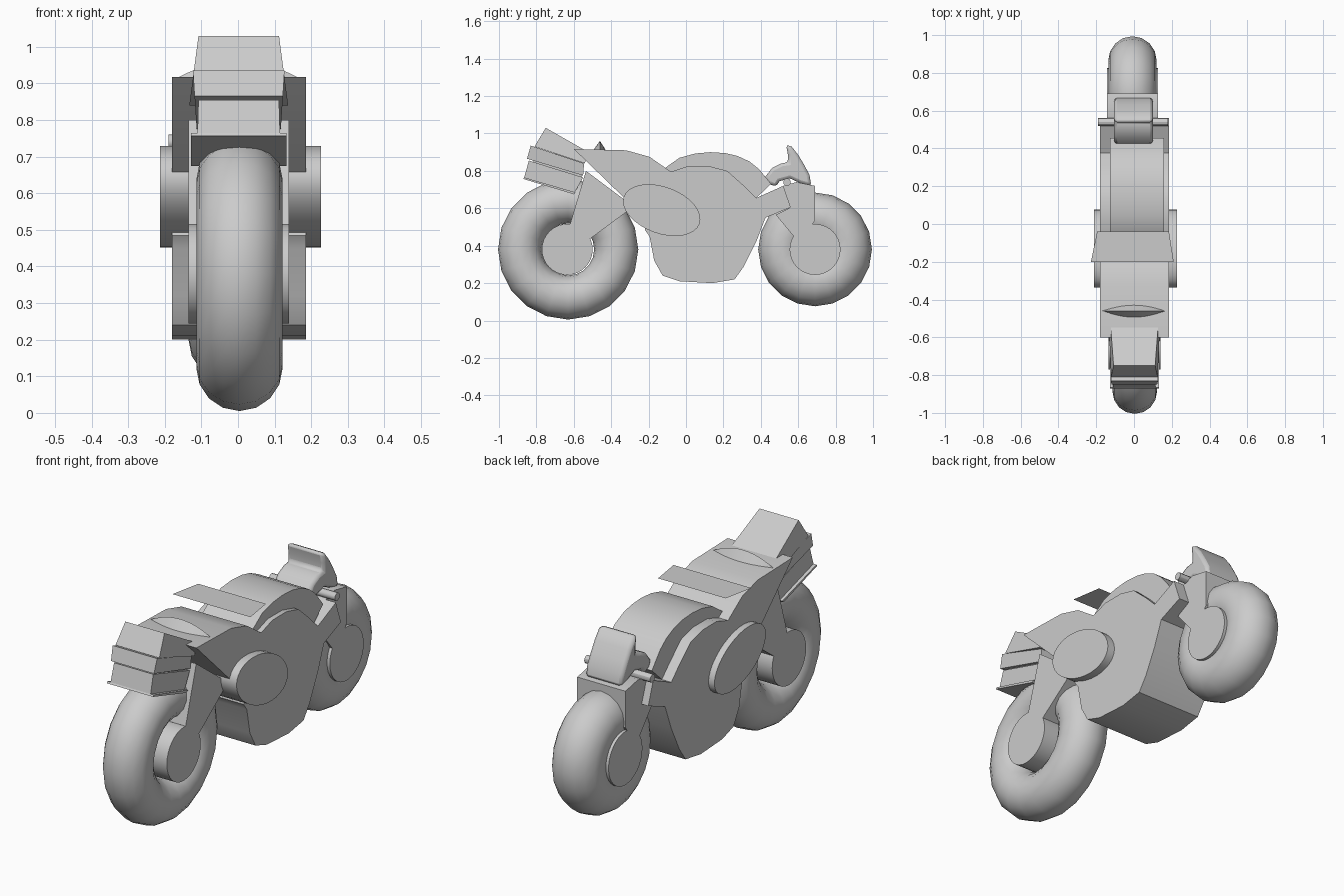
import bpy, bmesh, math
from mathutils import Matrix

cube = bpy.data.objects.get("Cube")
if cube:
    bpy.data.objects.remove(cube)

grey = bpy.data.materials.new("plain_grey")
grey.use_nodes = True
grey.diffuse_color = (0.6, 0.6, 0.6, 1)
grey.node_tree.nodes["Principled BSDF"].inputs["Base Color"].default_value = (0.6, 0.6, 0.6, 1)


def finish(name, bm, angle=30):
    bmesh.ops.recalc_face_normals(bm, faces=bm.faces)
    mesh = bpy.data.meshes.new(name)
    bm.to_mesh(mesh)
    bm.free()
    obj = bpy.data.objects.new(name, mesh)
    bpy.context.collection.objects.link(obj)
    mesh.materials.append(grey)
    bpy.ops.object.select_all(action='DESELECT')
    obj.select_set(True)
    bpy.context.view_layer.objects.active = obj
    bpy.ops.object.shade_smooth_by_angle(angle=math.radians(angle))
    return obj


def slab(name, profile, left, right, angle=30):
    """Side profile of (y, z) points extruded across x."""
    bm = bmesh.new()
    face = bm.faces.new([bm.verts.new((left, y, z)) for y, z in profile])
    side = bmesh.ops.extrude_face_region(bm, geom=[face])
    moved = [v for v in side["geom"] if isinstance(v, bmesh.types.BMVert)]
    bmesh.ops.translate(bm, verts=moved, vec=(right - left, 0, 0))
    return finish(name, bm, angle)


def ellipse(y, z, a, b, tilt=0, count=32):
    points = []
    for i in range(count):
        t = math.tau * i / count
        u, v = a * math.cos(t), b * math.sin(t)
        points.append((y + u * math.cos(tilt) - v * math.sin(tilt),
                       z + u * math.sin(tilt) + v * math.cos(tilt)))
    return points


def tyre(name, x, y, z, radius, tube):
    bm = bmesh.new()
    ring = [bm.verts.new((x + tube * math.cos(t), y, z + radius - tube + tube * math.sin(t)))
            for t in (math.tau * i / 16 for i in range(16))]
    edges = [bm.edges.new((ring[i - 1], ring[i])) for i in range(16)]
    bmesh.ops.spin(bm, geom=ring + edges, cent=(x, y, z), axis=(1, 0, 0),
                   angle=math.tau, steps=20, use_merge=True)
    bmesh.ops.remove_doubles(bm, verts=bm.verts, dist=0.0001)
    finish(name, bm, 60)


# Wheels with hubs
tyre("front_tyre", 0.004, -0.63, 0.38, 0.375, 0.118)
tyre("rear_tyre", -0.008, 0.69, 0.38, 0.304, 0.128)
slab("front_hub", ellipse(-0.635, 0.38, 0.136, 0.136), -0.135, 0.14)
slab("rear_hub", ellipse(0.69, 0.38, 0.136, 0.136), -0.143, 0.128)

# Fork and rear wheel carrier
slab("front_fork", [(-.535, .8), (-.335, .65), (-.285, .605), (-.515, .435), (-.62, .515)],
     -0.135, 0.14)
slab("rear_carrier", [(.52, .72), (.59, .74), (.69, .72), (.69, .535), (.62, .435),
                      (.58, .445), (.48, .565), (.56, .605)], -0.143, 0.128)

# Main body with swing arm
slab("body", [(-.6, .917), (-.32, .91), (-.195, .875), (-.08, .795), (.01, .825), (.125, .825),
              (.22, .8), (.31, .72), (.375, .655), (.52, .72), (.56, .605), (.425, .55),
              (.375, .42), (.31, .29), (.26, .22), (.14, .2), (-.035, .21), (-.125, .24),
              (-.17, .32), (-.195, .45), (-.22, .485), (-.2, .55), (-.33, .655)], -0.18, 0.186)

# Tank between the side panels
slab("tank", [(-.12, .81), (-.035, .87), (.05, .893), (.13, .9), (.21, .895), (.275, .88), (.34, .85),
              (.39, .81), (.455, .73), (.375, .655), (-.05, .7)], -0.127, 0.16)

# Tilted oval side covers
slab("side_covers", ellipse(-0.13, 0.59, 0.215, 0.125, math.radians(-20)), -0.213, 0.227)

# Thin seat plate above the body
seat = bmesh.new()
lower = [seat.verts.new(p + (0.927,)) for p in
         ((-.228, -.2), (.21, -.2), (.185, -.04), (-.195, -.04))]
plate = seat.faces.new(lower)
bmesh.ops.solidify(seat, geom=[plate], thickness=0.002)
finish("seat_plate", seat)

# Low curved windscreen: a ridge that fades out toward both sides
screen = bmesh.new()
rows = []
for i in range(13):
    x = -0.17 + 0.34 * i / 12
    swell = 1 - (x / 0.172) ** 2
    rows.append([screen.verts.new(p) for p in
                 ((x, -.46 - .04 * swell, .905), (x, -.46, .912 + .048 * swell),
                  (x, -.46 + .035 * swell, .905))])
for a, b in zip(rows, rows[1:]):
    for k in range(3):
        screen.faces.new((a[k - 1], a[k], b[k], b[k - 1]))
screen.faces.new(rows[0])
screen.faces.new(rows[-1])
finish("windscreen", screen)


def tapered(name, profile, half_top, half_low):
    """Headlight slab whose half width blends with height."""
    obj = slab(name, profile, -1, 1)
    high = max(z for y, z in profile)
    low = min(z for y, z in profile)
    for v in obj.data.vertices:
        f = (v.co.z - low) / (high - low)
        v.co.x = v.co.x * (half_low + (half_top - half_low) * f) + 0.002


# Stacked headlight housing
tapered("headlight_cap", [(-.75, 1.03), (-.53, .905), (-.54, .84), (-.81, .93)], 0.11, 0.135)
tapered("headlight_middle", [(-.83, .935), (-.545, .84), (-.55, .775), (-.85, .865)], 0.125, 0.115)
tapered("headlight_core", [(-.8, .92), (-.55, .85), (-.56, .74), (-.82, .83)], 0.1, 0.1)
tapered("headlight_base", [(-.84, .855), (-.55, .765), (-.595, .685), (-.865, .765)], 0.11, 0.115)
tapered("headlight_lip", [(-.865, .765), (-.59, .685), (-.6, .675), (-.87, .757)], 0.13, 0.13)

# Curved tail pad
tail = slab("tail_pad", [(.535, .94), (.565, .93), (.6, .885), (.63, .835), (.66, .78), (.67, .72),
                         (.61, .735), (.555, .76), (.5, .745), (.48, .715), (.435, .735),
                         (.425, .77), (.46, .815), (.51, .84), (.545, .845), (.545, .885)],
            -0.105, 0.1, 50)
bevel = tail.modifiers.new("rounded", 'BEVEL')
bevel.width = 0.018
bevel.segments = 2
bevel.angle_limit = math.radians(60)

# Rear foot bar
bar = bmesh.new()
bmesh.ops.create_cone(bar, cap_ends=True, segments=12, radius1=0.02, radius2=0.02, depth=0.37,
                      matrix=Matrix.Translation((-.005, .54, .74)) @ Matrix.Rotation(math.pi / 2, 4, 'Y'))
finish("foot_bar", bar)
